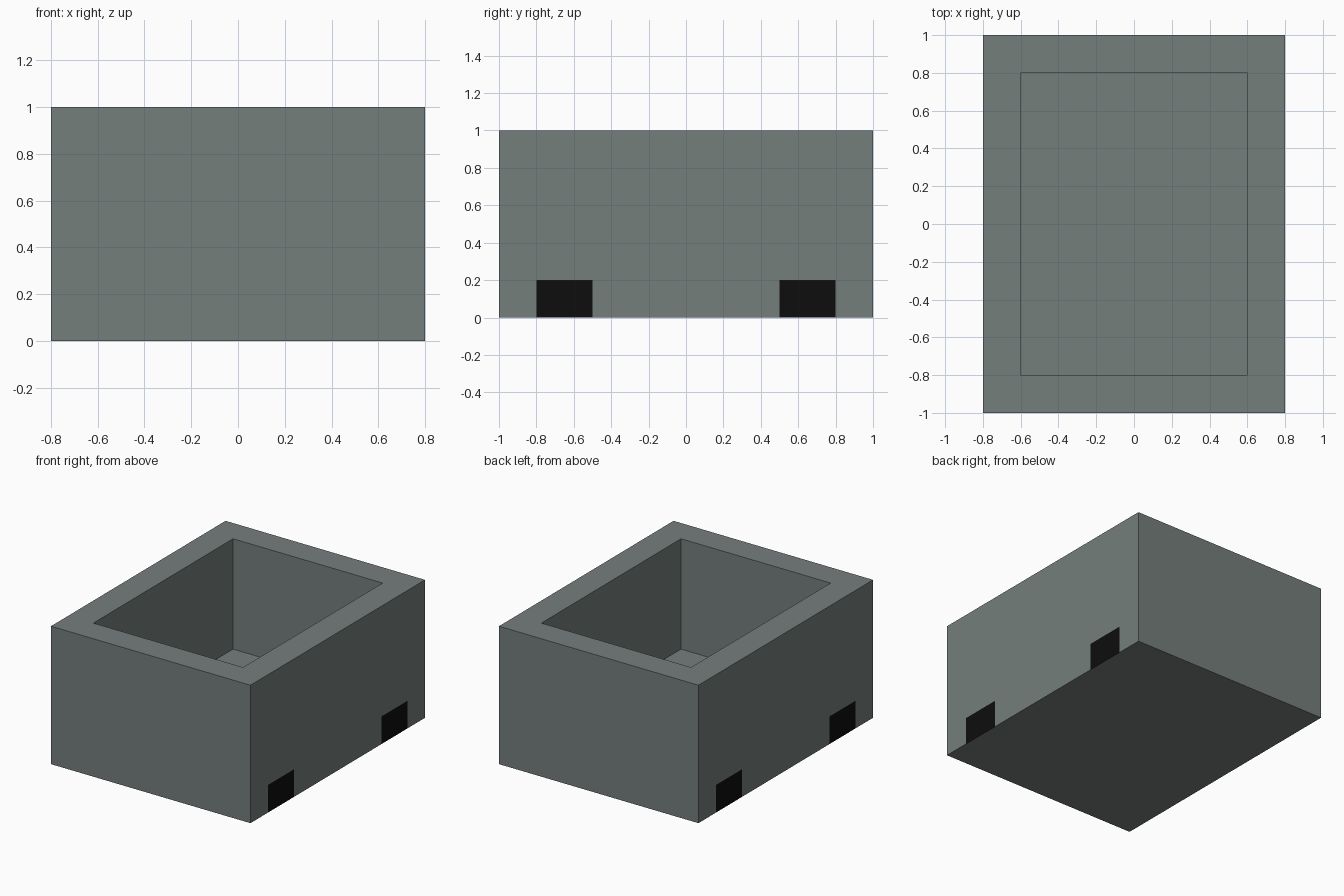
import bpy, bmesh
from mathutils import Vector

if "Cube" in bpy.data.objects:
    bpy.data.objects.remove(bpy.data.objects["Cube"])

def material(name, rgb):
    m = bpy.data.materials.new(name)
    m.diffuse_color = (*rgb, 1.0)
    m.use_nodes = True
    m.node_tree.nodes["Principled BSDF"].inputs["Base Color"].default_value = m.diffuse_color
    return m

grey = material("stone grey", (0.178, 0.209, 0.202))
black = material("black", (0.004, 0.004, 0.004))

bm = bmesh.new()

# Solid block, 1.6 x 2 x 1
bmesh.ops.create_cube(bm, size=1.0)
for v in bm.verts:
    v.co = Vector((v.co.x * 1.6, v.co.y * 2.0, v.co.z + 0.5))

# Hollow: inset the top and push it down to the floor of the tray
top = max(bm.faces, key=lambda f: f.calc_center_median().z)
bmesh.ops.inset_region(bm, faces=[top], thickness=0.2, use_even_offset=True)
walls = bmesh.ops.extrude_face_region(bm, geom=[top])
for v in [g for g in walls["geom"] if isinstance(g, bmesh.types.BMVert)]:
    v.co.z = 0.2
if top.is_valid:
    bmesh.ops.delete(bm, geom=[top], context='FACES_ONLY')
bmesh.ops.recalc_face_normals(bm, faces=bm.faces[:])

def side_faces():
    return [f for f in bm.faces if abs(f.calc_center_median().x) > 0.799]

def cut(faces, co, no):
    edges = {e for f in faces for e in f.edges}
    verts = {v for f in faces for v in f.verts}
    bmesh.ops.bisect_plane(bm, geom=list(verts) + list(edges) + list(faces),
                           plane_co=co, plane_no=no)

# Black patches: cut flush into the bottom edge of both long sides
for y in (-0.8, -0.5, 0.5, 0.8):
    cut(side_faces(), (0, y, 0), (0, 1, 0))

def in_patch(f):
    return 0.5 < abs(f.calc_center_median().y) < 0.8

cut([f for f in side_faces() if in_patch(f)], (0, 0, 0.2), (0, 0, 1))
for f in side_faces():
    if in_patch(f) and f.calc_center_median().z < 0.2:
        f.material_index = 1

mesh = bpy.data.meshes.new("open_box")
bm.to_mesh(mesh)
bm.free()
mesh.materials.append(grey)
mesh.materials.append(black)
box = bpy.data.objects.new("open_box", mesh)
bpy.context.collection.objects.link(box)
